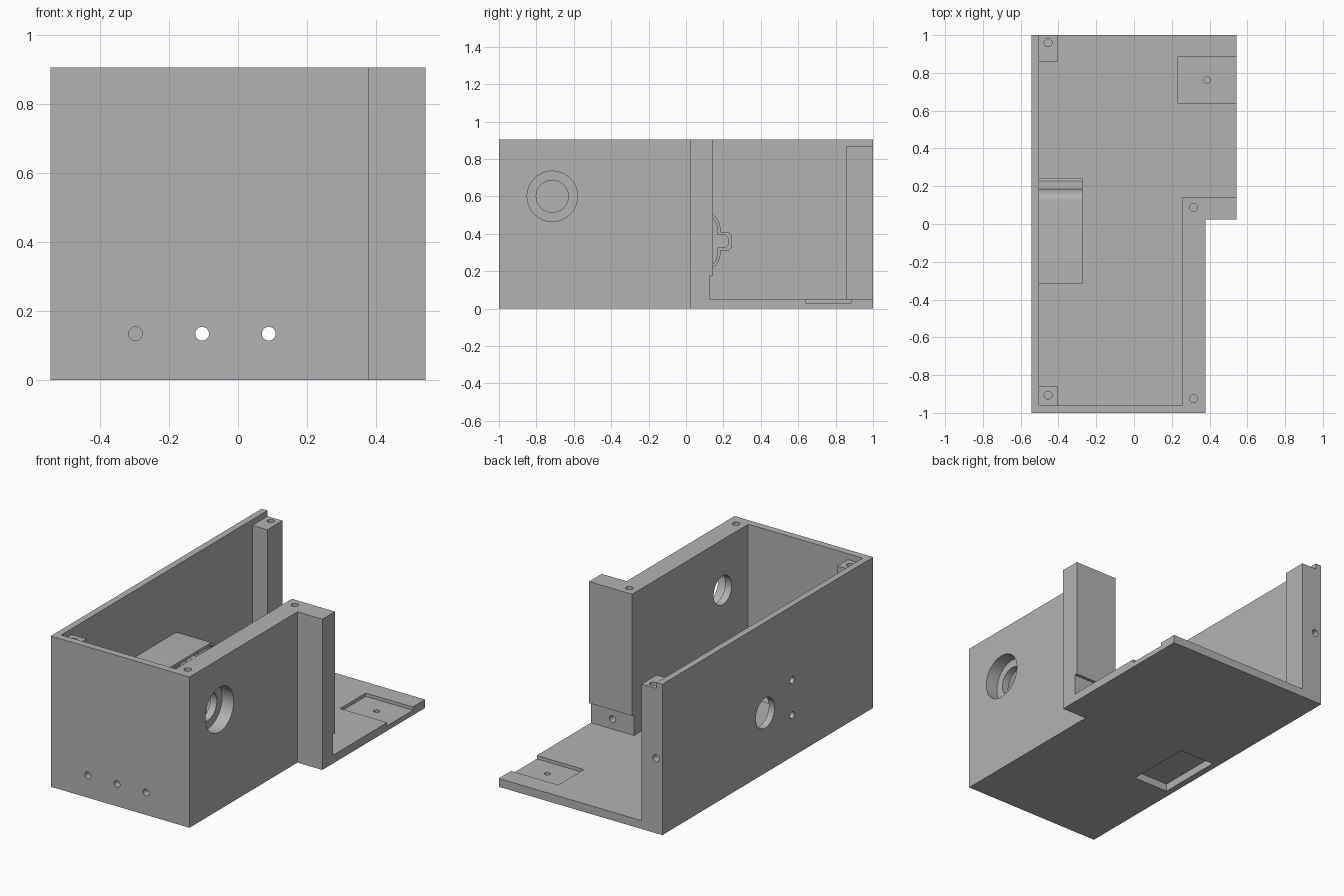
import bpy, bmesh, math
from mathutils import Vector

if "Cube" in bpy.data.objects:
    bpy.data.objects.remove(bpy.data.objects["Cube"])

grey = bpy.data.materials.new("plain_grey")
grey.use_nodes = True
grey.diffuse_color = (0.45, 0.45, 0.45, 1)
grey.node_tree.nodes["Principled BSDF"].inputs["Base Color"].default_value = grey.diffuse_color


def prism(name, pts, axis, lo, hi):
    """Extrude a 2D outline along an axis; outline is in the other two axes."""
    def place(p, d):
        c = list(p)
        c.insert("xyz".index(axis), d)
        return Vector(c)
    bm = bmesh.new()
    face = bm.faces.new([bm.verts.new(place(p, lo)) for p in pts])
    out = bmesh.ops.extrude_face_region(bm, geom=[face])
    moved = [v for v in out["geom"] if isinstance(v, bmesh.types.BMVert)]
    shift = place((0, 0), hi - lo)
    bmesh.ops.translate(bm, verts=moved, vec=shift)
    bmesh.ops.recalc_face_normals(bm, faces=bm.faces)
    mesh = bpy.data.meshes.new(name)
    bm.to_mesh(mesh)
    bm.free()
    obj = bpy.data.objects.new(name, mesh)
    bpy.context.collection.objects.link(obj)
    mesh.materials.append(grey)
    return obj


def box(name, x, y, z):
    return prism(name, [(x[0], y[0]), (x[1], y[0]), (x[1], y[1]), (x[0], y[1])], "z", *z)


def hole(axis, centre, r, lo, hi):
    ring = [(centre[0] + r * math.cos(i * math.tau / 32),
             centre[1] + r * math.sin(i * math.tau / 32)) for i in range(32)]
    return prism("hole_cutter", ring, axis, lo, hi)


def carve(obj, cutters):
    """Subtract every cutter, bake the result and discard the cutters."""
    for c in cutters:
        c.hide_render = True
        mod = obj.modifiers.new("cut", "BOOLEAN")
        mod.operation, mod.solver, mod.object = "DIFFERENCE", "EXACT", c
    bpy.context.view_layer.update()
    dg = bpy.context.evaluated_depsgraph_get()
    mesh = bpy.data.meshes.new_from_object(obj.evaluated_get(dg))
    obj.modifiers.clear()
    obj.data = mesh
    for c in cutters:
        bpy.data.objects.remove(c)
    bpy.ops.object.select_all(action="DESELECT")
    obj.select_set(True)
    bpy.context.view_layer.objects.active = obj
    bpy.ops.object.shade_smooth_by_angle(angle=math.radians(30))


# Main dimensions
W, TOP, FLOOR, POST = 0.543, 0.905, 0.05, 0.87
LEFT_IN, RIGHT_IN, RIGHT_OUT = -0.504, 0.257, 0.378
FRONT_IN, STEP, WALL_END = -0.957, 0.024, 0.144
POST_X, POST_F, POST_B = -0.405, -0.858, 0.857
MOUNT_X, MOUNT_Y = -0.272, -0.315

# Case: L-shaped block, hollowed around the walls and the two corner posts
case = prism("case", [(-W, -1), (RIGHT_OUT, -1), (RIGHT_OUT, STEP), (W, STEP),
                      (W, 1), (-W, 1)], "z", 0, TOP)
cavity = prism("cavity_cutter", [
    (POST_X, FRONT_IN), (RIGHT_IN, FRONT_IN), (RIGHT_IN, WALL_END), (1, WALL_END),
    (1, 1.2), (POST_X, 1.2), (POST_X, POST_B), (LEFT_IN, POST_B),
    (LEFT_IN, POST_F), (POST_X, POST_F)], "z", FLOOR, 1.2)
cuts = [cavity]

# Lowered post tops
cuts.append(box("post_cutter", (LEFT_IN, POST_X + 0.01), (FRONT_IN, POST_F + 0.01), (POST, 1.2)))
cuts.append(box("post_cutter", (LEFT_IN, POST_X + 0.01), (POST_B - 0.01, 1.2), (POST, 1.2)))

# Undercut at the foot of the wall end, tray in the floor, pocket underneath
cuts.append(box("undercut_cutter", (RIGHT_IN - 0.01, 1), (0.126, 0.2), (FLOOR, 0.175)))
cuts.append(box("tray_cutter", (0.23, 1), (0.64, 0.883), (0.03, 0.2)))
cuts.append(box("pocket_cutter", (LEFT_IN, MOUNT_X), (MOUNT_Y, 0.09), (-0.1, 0.046)))

# Screw holes in the wall tops and posts
for x, y in ((0.315, -0.925), (0.315, 0.088), (-0.455, -0.907), (-0.455, 0.96)):
    cuts.append(hole("z", (x, y), 0.021, 0.7, 1.2))
cuts.append(hole("z", (0.387, 0.762), 0.017, 0.01, 0.2))

# Front, back, right and left wall holes
for x in (-0.297, -0.104, 0.089):
    cuts.append(hole("y", (x, 0.134), 0.02, -1.2, -0.9))
cuts.append(hole("y", (-0.5, 0.45), 0.021, 0.88, 1.2))
cuts.append(hole("y", (0.4, 0.11), 0.021, 0.05, 0.2))
cuts.append(hole("x", (-0.715, 0.6), 0.135, 0.3, 0.45))
cuts.append(hole("x", (-0.715, 0.6), 0.086, 0.2, 0.4))
cuts.append(hole("x", (0.024, 0.36), 0.09, -0.7, -0.45))
for z in (0.25, 0.46):
    cuts.append(hole("x", (-0.232, z), 0.02, -0.7, -0.45))
carve(case, cuts)


# Motor mount: sleeve with a rounded end and a nose, open to the side and front
def sleeve_outline(t, start):
    half = [(start, 0.145 - t)]
    for i in range(11):
        a = math.radians(90 - 9 * i)
        half.append((0.125 + (0.06 - t) * math.cos(a), 0.055 + (0.09 - t) * math.sin(a)))
    half[-1] = (0.185 - t, 0.05 - t)
    half += [(0.228 - t, 0.05 - t), (0.243 - t, 0.035 - t)]
    return [(y, 0.36 + z) for y, z in half] + [(y, 0.36 - z) for y, z in reversed(half)]


mount = prism("motor_mount", sleeve_outline(0, MOUNT_Y), "x", LEFT_IN, MOUNT_X)
carve(mount, [prism("sleeve_cutter", sleeve_outline(0.017, -0.5), "x", -0.6, -0.2)])

# Pedestal under the mount
box("mount_pedestal", (LEFT_IN, MOUNT_X), (MOUNT_Y, 0.09), (FLOOR, 0.215))
